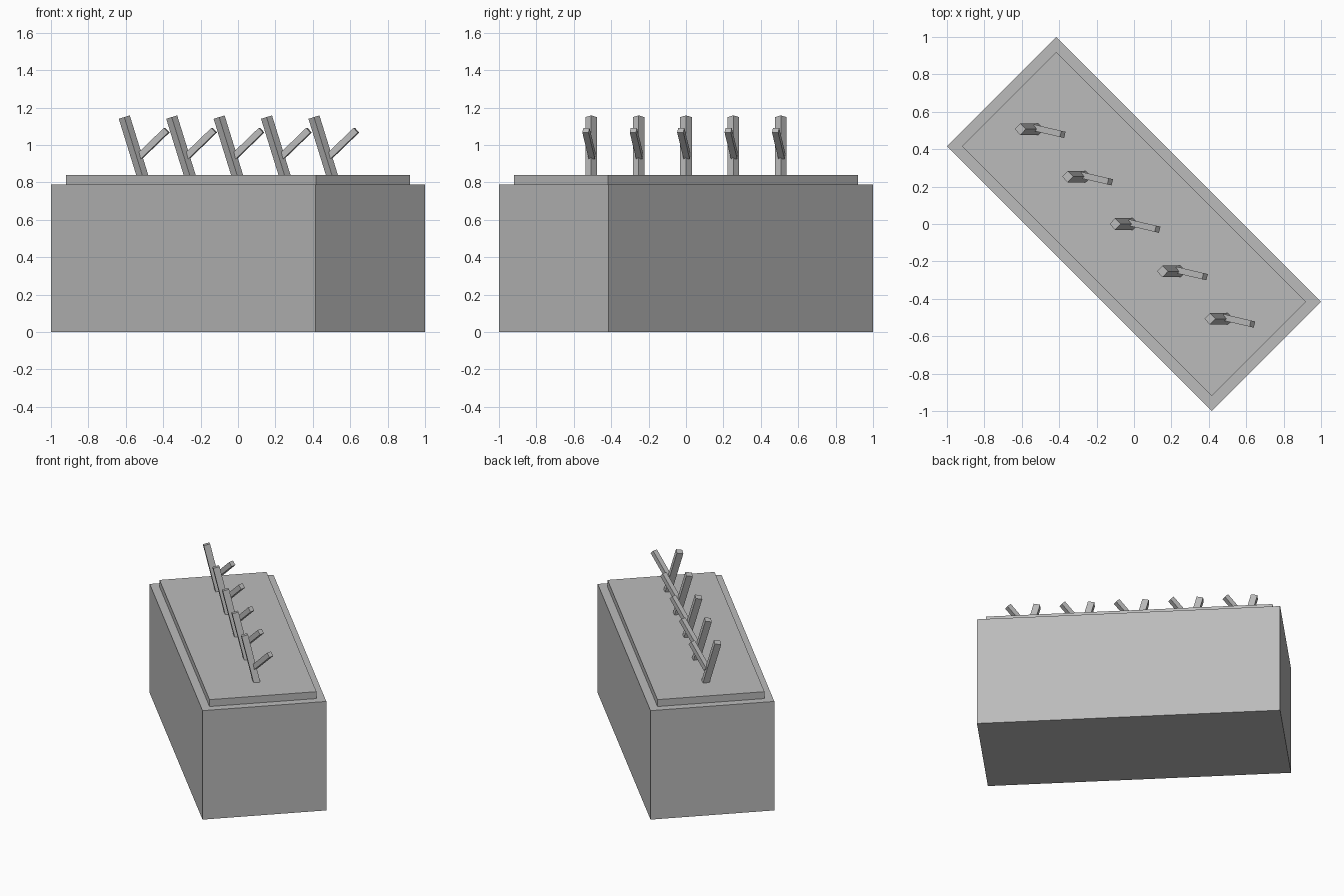
import bpy
import math
from mathutils import Matrix, Vector

if "Cube" in bpy.data.objects:
    bpy.data.objects.remove(bpy.data.objects["Cube"])

grey = bpy.data.materials.new("plain_grey")
grey.diffuse_color = (0.5, 0.5, 0.5, 1)
grey.use_nodes = True
grey.node_tree.nodes["Principled BSDF"].inputs["Base Color"].default_value = grey.diffuse_color


def box(name, size, matrix):
    """Cuboid of the given size placed by a rotation/translation matrix."""
    bpy.ops.mesh.primitive_cube_add(size=1)
    ob = bpy.context.object
    ob.name = name
    ob.data.transform(matrix @ Matrix.Diagonal((*size, 1)))
    ob.data.materials.append(grey)
    return ob


def bar(name, start, end, width, roll=0.0):
    """Square bar running from start to end, rolled about its own axis."""
    a, b = Vector(start), Vector(end)
    d = b - a
    yaw = math.atan2(d.y, d.x)
    pitch = math.acos(d.z / d.length)
    m = (Matrix.Translation((a + b) / 2) @ Matrix.Rotation(yaw, 4, 'Z')
         @ Matrix.Rotation(pitch, 4, 'Y') @ Matrix.Rotation(roll, 4, 'Z'))
    return box(name, (width, width, d.length), m)


# Diagonal body with a slightly smaller lid on top
turn = Matrix.Rotation(math.radians(-45), 4, 'Z')
box("body", (2.0, 0.826, 0.79), Matrix.Translation((0, 0, 0.395)) @ turn)
box("lid", (1.89, 0.714, 0.05), Matrix.Translation((0, 0, 0.815)) @ turn)

# Row of five leaning posts, each with a short branch
for i in range(-2, 3):
    o = Vector((0.2535 * i, -0.2535 * i, 0))
    bar(f"post_{i + 3}", o + Vector((0.001, 0, 0.82)),
        o + Vector((-0.101, 0, 1.149)), 0.0435, math.radians(45))
    bar(f"branch_{i + 3}", o + Vector((-0.02, 0.006, 0.938)),
        o + Vector((0.126, -0.028, 1.079)), 0.034)
